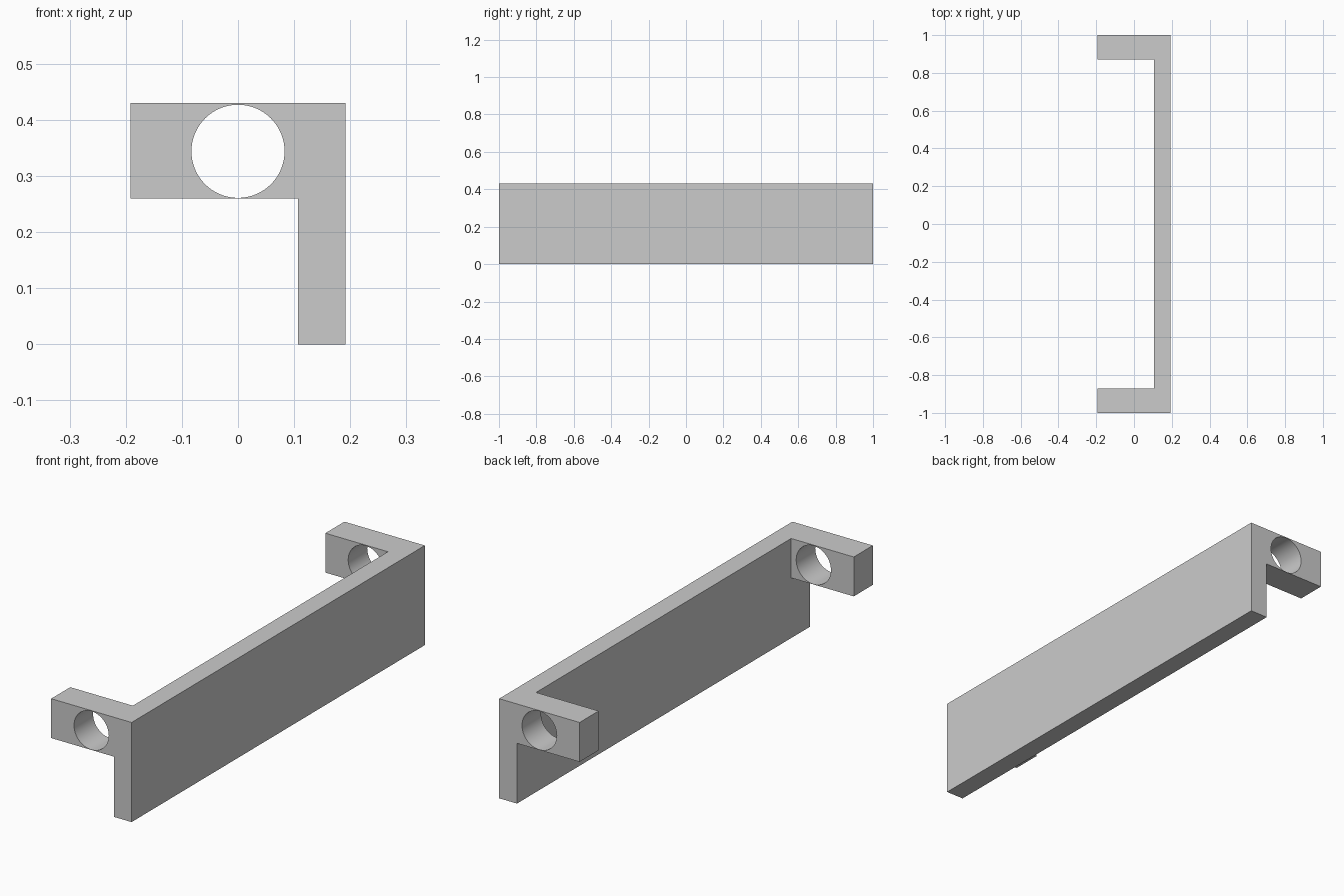
import bpy
import bmesh
from math import radians

cube = bpy.data.objects.get("Cube")
if cube:
    bpy.data.objects.remove(cube, do_unlink=True)

LEFT, INNER, RIGHT = -0.192, 0.107, 0.192   # bracket x limits and inner wall face
ARM_Z, TOP = 0.26, 0.43                     # underside and top of the arms
ARM_Y = 0.87                                # inner face of the arms
HOLE_Z, HOLE_R = 0.344, 0.083

grey = bpy.data.materials.new("plain grey")
grey.use_nodes = True
color = (0.6, 0.6, 0.6, 1)
grey.diffuse_color = color
grey.node_tree.nodes["Principled BSDF"].inputs["Base Color"].default_value = color


def add_mesh(name, bm):
    bmesh.ops.recalc_face_normals(bm, faces=bm.faces)
    mesh = bpy.data.meshes.new(name)
    bm.to_mesh(mesh)
    bm.free()
    mesh.materials.append(grey)
    obj = bpy.data.objects.new(name, mesh)
    bpy.context.collection.objects.link(obj)
    return obj


def extrude_along_y(name, profile, half):
    bm = bmesh.new()
    face = bm.faces.new([bm.verts.new((x, -half, z)) for x, z in profile])
    result = bmesh.ops.extrude_face_region(bm, geom=[face])
    verts = [v for v in result["geom"] if isinstance(v, bmesh.types.BMVert)]
    bmesh.ops.translate(bm, verts=verts, vec=(0, 2 * half, 0))
    return add_mesh(name, bm)


# Wall and arms share one hooked profile
bracket = extrude_along_y("bracket", [
    (LEFT, TOP), (LEFT, ARM_Z), (INNER, ARM_Z), (INNER, 0), (RIGHT, 0), (RIGHT, TOP)], 1)

# Gap between the two end arms
gap = extrude_along_y("gap_cutter", [
    (LEFT - 0.1, TOP + 0.1), (LEFT - 0.1, ARM_Z - 0.1),
    (INNER, ARM_Z - 0.1), (INNER, TOP + 0.1)], ARM_Y)

# Round bore through both arms
bpy.ops.mesh.primitive_cylinder_add(vertices=64, radius=HOLE_R, depth=3,
                                    location=(0, 0, HOLE_Z), rotation=(radians(90), 0, 0))
bore = bpy.context.object
bore.name = "bore_cutter"
bore.data.materials.append(grey)

bpy.ops.object.select_all(action="DESELECT")
bracket.select_set(True)
bpy.context.view_layer.objects.active = bracket
for cutter in (gap, bore):
    mod = bracket.modifiers.new(cutter.name, "BOOLEAN")
    mod.operation = "DIFFERENCE"
    mod.solver = "EXACT"
    mod.object = cutter
    bpy.ops.object.modifier_apply(modifier=mod.name)
    bpy.data.objects.remove(cutter, do_unlink=True)

bpy.ops.object.shade_smooth_by_angle(angle=radians(30))
